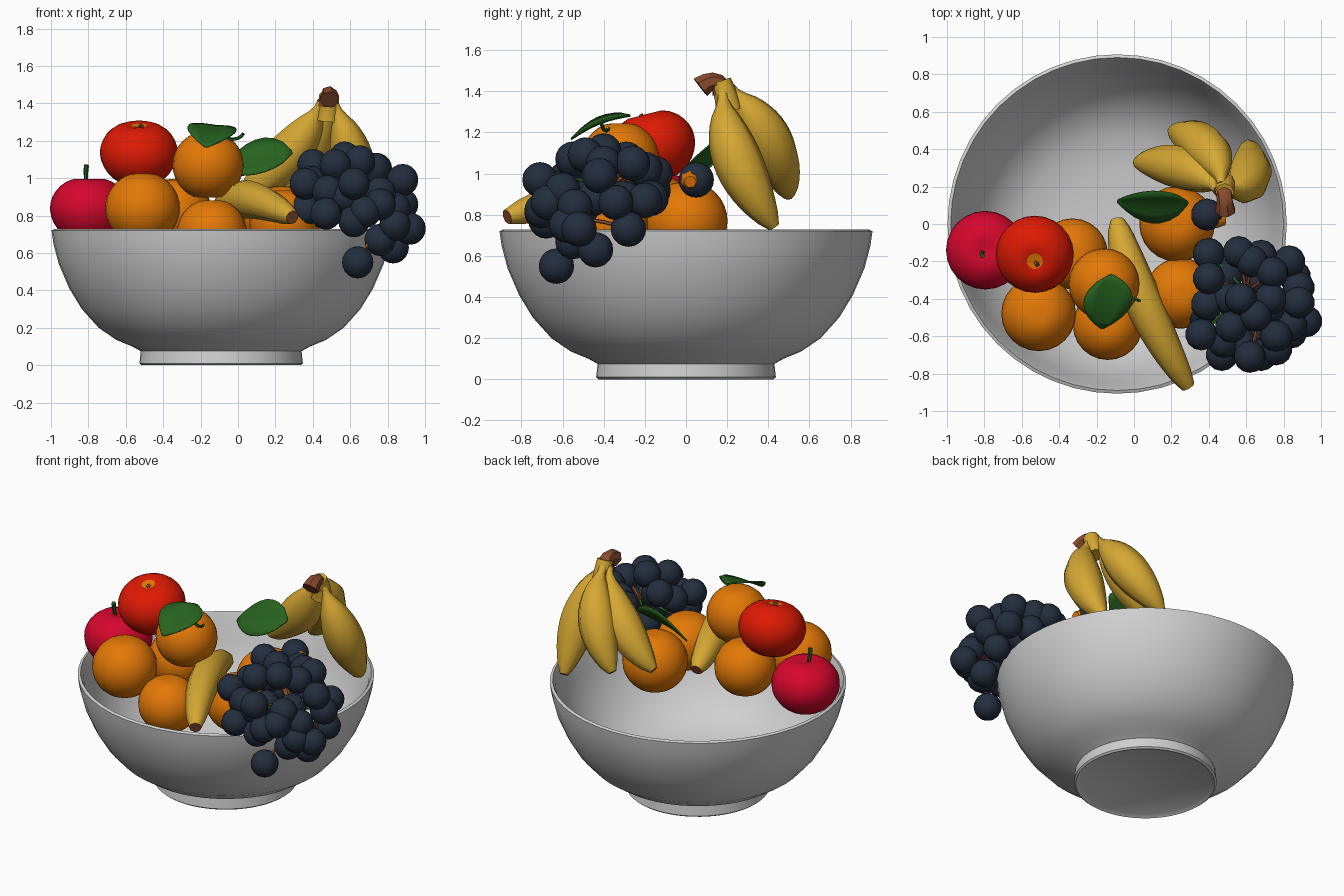
import bpy, bmesh, math
from mathutils import Vector, Euler

cube = bpy.data.objects.get("Cube")
if cube:
    bpy.data.objects.remove(cube, do_unlink=True)


def material(name, r, g, b):
    m = bpy.data.materials.new(name)
    m.use_nodes = True
    m.diffuse_color = (r, g, b, 1)
    bsdf = m.node_tree.nodes["Principled BSDF"]
    bsdf.inputs["Base Color"].default_value = (r, g, b, 1)
    bsdf.inputs["Roughness"].default_value = 0.6
    return m


WHITE = material("bowl_white", .63, .63, .63)
ORANGE = material("orange_peel", .77, .19, .002)
YELLOW = material("banana_yellow", .67, .39, .033)
RED = material("apple_red", .73, .01, .001)
CRIMSON = material("apple_crimson", .67, .002, .026)
NAVY = material("grape_navy", .017, .027, .048)
GREEN = material("leaf_green", .02, .125, .014)
BROWN = material("stem_brown", .24, .07, .025)


def finish(name, bm, *mats, angle=50):
    bmesh.ops.recalc_face_normals(bm, faces=bm.faces)
    mesh = bpy.data.meshes.new(name)
    bm.to_mesh(mesh)
    bm.free()
    for m in mats:
        mesh.materials.append(m)
    ob = bpy.data.objects.new(name, mesh)
    bpy.context.collection.objects.link(ob)
    bpy.ops.object.select_all(action='DESELECT')
    ob.select_set(True)
    bpy.context.view_layer.objects.active = ob
    bpy.ops.object.shade_smooth_by_angle(angle=math.radians(angle))
    return ob


def tube(name, start, bend, end, radius, mats, rings=12, sides=8):
    """Sweep rings along a quadratic arc; the end caps use the last material."""
    a, b, c = Vector(start), Vector(bend), Vector(end)
    bm = bmesh.new()
    loops = []
    for i in range(rings + 1):
        t = i / rings
        p = a * (1 - t) ** 2 + b * 2 * t * (1 - t) + c * t * t
        d = ((b - a) * (1 - t) + (c - b) * t).normalized()
        u = d.orthogonal() if not loops else (u - d * u.dot(d))
        u.normalize()
        v = d.cross(u)
        r = radius(t)
        loops.append([bm.verts.new(p + r * (u * math.cos(w) + v * math.sin(w)))
                      for w in (math.tau * k / sides for k in range(sides))])
    for lo, hi in zip(loops, loops[1:]):
        for k in range(sides):
            n = (k + 1) % sides
            bm.faces.new((lo[k], lo[n], hi[n], hi[k]))
    for cap in (loops[0], loops[-1]):
        bm.faces.new(cap).material_index = len(mats) - 1
    return finish(name, bm, *mats)


def fruit(name, centre, radius, mats, squash=1, dent=.1, tilt=0, waist=0):
    """Sphere with a dimple at the crown; the dimple may take a second colour."""
    bm = bmesh.new()
    bmesh.ops.create_uvsphere(bm, u_segments=24, v_segments=16, radius=1)
    if len(mats) > 1:
        for f in bm.faces:
            f.material_index = int(f.calc_center_median().z > .98)
    rot = Euler((tilt, 0, 0)).to_matrix()
    for v in bm.verts:
        rho = math.hypot(v.co.x, v.co.y)
        z = v.co.z
        pit = dent * math.exp(-(rho / .25) ** 2)
        shape = Vector((v.co.x, v.co.y, z * squash - math.copysign(pit, z)))
        shape.xy *= 1 + waist * z
        v.co = Vector(centre) + rot @ shape * radius
    return finish(name, bm, *mats)


def leaf(name, base, tip, side, width, sag):
    """Pointed blade folded along its midrib."""
    base, tip, side = Vector(base), Vector(tip), Vector(side).normalized()
    up = side.cross(tip - base).normalized()
    up = up if up.z > 0 else -up
    bm = bmesh.new()
    rows, n = [], 8
    for i in range(n + 1):
        t = i / n
        half = width / 2 * max(.03, math.sin(math.pi * t ** .85)) ** .75
        mid = base.lerp(tip, t) + up * sag * math.sin(math.pi * t)
        rows.append([bm.verts.new(mid + side * half * s + up * .15 * half * abs(s))
                     for s in (-1, -.5, 0, .5, 1)])
    for lo, hi in zip(rows, rows[1:]):
        for k in range(4):
            bm.faces.new((lo[k], lo[k + 1], hi[k + 1], hi[k]))
    ob = finish(name, bm, GREEN)
    ob.modifiers.new("thickness", 'SOLIDIFY').thickness = .008


# Bowl: one closed profile turned around its axis
profile = [(0, .015), (.4, .015), (.425, 0), (.437, .01), (.43, .075), (.475, .1), (.56, .135),
           (.655, .2), (.745, .3), (.812, .41), (.868, .54), (.897, .65), (.907, .72),
           (.89, .728), (.872, .69), (.838, .55), (.775, .41), (.7, .3), (.61, .21),
           (.48, .145), (.3, .115), (0, .105)]
bm = bmesh.new()
verts = [bm.verts.new((r - .09, 0, z)) for r, z in profile]
edges = [bm.edges.new(pair) for pair in zip(verts, verts[1:])]
bmesh.ops.spin(bm, geom=verts + edges, cent=(-.09, 0, 0), axis=(0, 0, 1),
               angle=math.tau, steps=48)
bmesh.ops.remove_doubles(bm, verts=bm.verts, dist=.0005)
finish("bowl", bm, WHITE, angle=40)

# Oranges
oranges = [(-.51, -.48, .84, .2), (-.16, -.32, 1.07, .19), (-.14, -.54, .71, .187),
           (-.33, -.16, .82, .19), (.23, 0, .77, .202), (.25, -.37, .76, .19)]
for i, (x, y, z, r) in enumerate(oranges):
    fruit(f"orange_{i + 1}", (x, y, z), r, [ORANGE], squash=.97, dent=.06)

# Apples and their stalks
fruit("apple_crimson", (-.795, -.14, .83), .21, [CRIMSON], squash=.87, dent=.16, waist=.05)
tube("apple_crimson_stalk", (-.8, -.15, .95), (-.82, -.15, 1.0), (-.81, -.17, 1.07),
     lambda t: .009 + .005 * t, [GREEN], rings=5, sides=6)
fruit("apple_red", (-.53, -.16, 1.13), .208, [RED, ORANGE], squash=.86, dent=.16,
      tilt=.25, waist=.05)
tube("apple_red_stalk", (-.53, -.19, 1.24), (-.53, -.2, 1.26), (-.515, -.22, 1.285),
     lambda t: .012, [BROWN], rings=3, sides=6)


# Bananas
def bunch_radius(t):
    return .027 + .093 * math.sin(math.pi * max(0, t - .1) / .9) ** .75


def loose_radius(t):
    return .038 + .064 * math.sin(math.pi * t) ** .65


tube("loose_banana", (-.09, .02, .8), (-.02, -.36, .98), (.29, -.87, .79), loose_radius,
     [YELLOW, BROWN], rings=16)
hands = [((.45, .18, 1.41), (.33, .33, 1.13), (.01, .33, .89)),
         ((.47, .21, 1.42), (.45, .43, 1.2), (.2, .5, .89)),
         ((.51, .18, 1.4), (.66, .18, 1.1), (.61, .43, .74))]
for i, path in enumerate(hands):
    tube(f"bunch_banana_{i + 1}", *path, bunch_radius, [YELLOW, BROWN], rings=16)
tube("bunch_neck", (.48, .21, 1.31), (.485, .2, 1.37), (.485, .17, 1.45),
     lambda t: .065 - .015 * t, [YELLOW], rings=4)
tube("bunch_stem", (.48, .18, 1.39), (.485, .16, 1.49), (.49, .07, 1.42),
     lambda t: .055 - .012 * math.sin(math.pi * t), [BROWN], rings=5, sides=7)

# Leaves
leaf("orange_leaf", (-.12, -.27, 1.285), (-.17, -.56, 1.17), (1, 0, -.1), .26, .02)
tube("orange_leaf_stalk", (-.08, -.37, 1.22), (.0, -.4, 1.19), (.03, -.41, 1.24),
     lambda t: .009, [GREEN], rings=5, sides=6)
leaf("back_leaf", (.29, .11, 1.14), (-.09, .12, 1.04), (0, .65, .7), .25, .02)

# Grapes
grapes = [(.36, -.59, .97), (.47, -.7, .81), (.62, -.71, .97), (.52, -.55, 1.07),
          (.76, -.6, .92), (.76, -.67, .86), (.92, -.52, .73), (.88, -.42, .99),
          (.57, -.4, 1.11), (.65, -.49, 1.09), (.73, -.4, 1.05), (.4, -.29, 1.07),
          (.39, -.43, .98), (.74, -.26, 1.05), (.56, -.15, 1.0), (.4, -.16, .92),
          (.68, -.17, .88), (.83, -.2, .87), (.88, -.34, .86), (.64, -.63, .55),
          (.83, -.44, .63), (.76, -.55, .67), (.86, -.28, .73), (.84, -.58, .75),
          (.48, -.63, .93), (.84, -.54, .84), (.62, -.68, .77), (.36, -.47, .83),
          (.68, -.7, .82), (.5, -.27, .88), (.66, -.3, .88), (.56, -.5, .88),
          (.72, -.45, .88), (.57, -.64, .9), (.51, -.4, 1.0), (.63, -.2, 1.02), (.39, .05, .97)]
for i, centre in enumerate(grapes):
    bm = bmesh.new()
    bmesh.ops.create_uvsphere(bm, u_segments=14, v_segments=10, radius=.086)
    bmesh.ops.translate(bm, verts=bm.verts, vec=centre)
    finish(f"grape_{i + 1}", bm, NAVY)
tube("stray_grape_nub", (.4, .03, .97), (.45, .02, .97), (.485, .02, .96),
     lambda t: .065 - .035 * t, [ORANGE], rings=3, sides=7)

# Grape stalks: one main stalk with a twig to every grape in the bunch
root, drop = Vector((.6, -.36, .95)), Vector((.78, -.52, .78))
tube("grape_stalk", root, (.68, -.42, .92), drop, lambda t: .024 - .008 * t, [BROWN], sides=6)
for i, centre in enumerate(grapes[:-1]):
    goal = Vector(centre)
    start = min(root, root.lerp(drop, .5), drop, key=lambda p: (p - goal).length)
    tube(f"grape_twig_{i + 1}", start, start.lerp(goal, .5) + Vector((0, 0, .02)), goal,
         lambda t: .01, [GREEN if i % 3 == 0 else BROWN], rings=4, sides=5)
